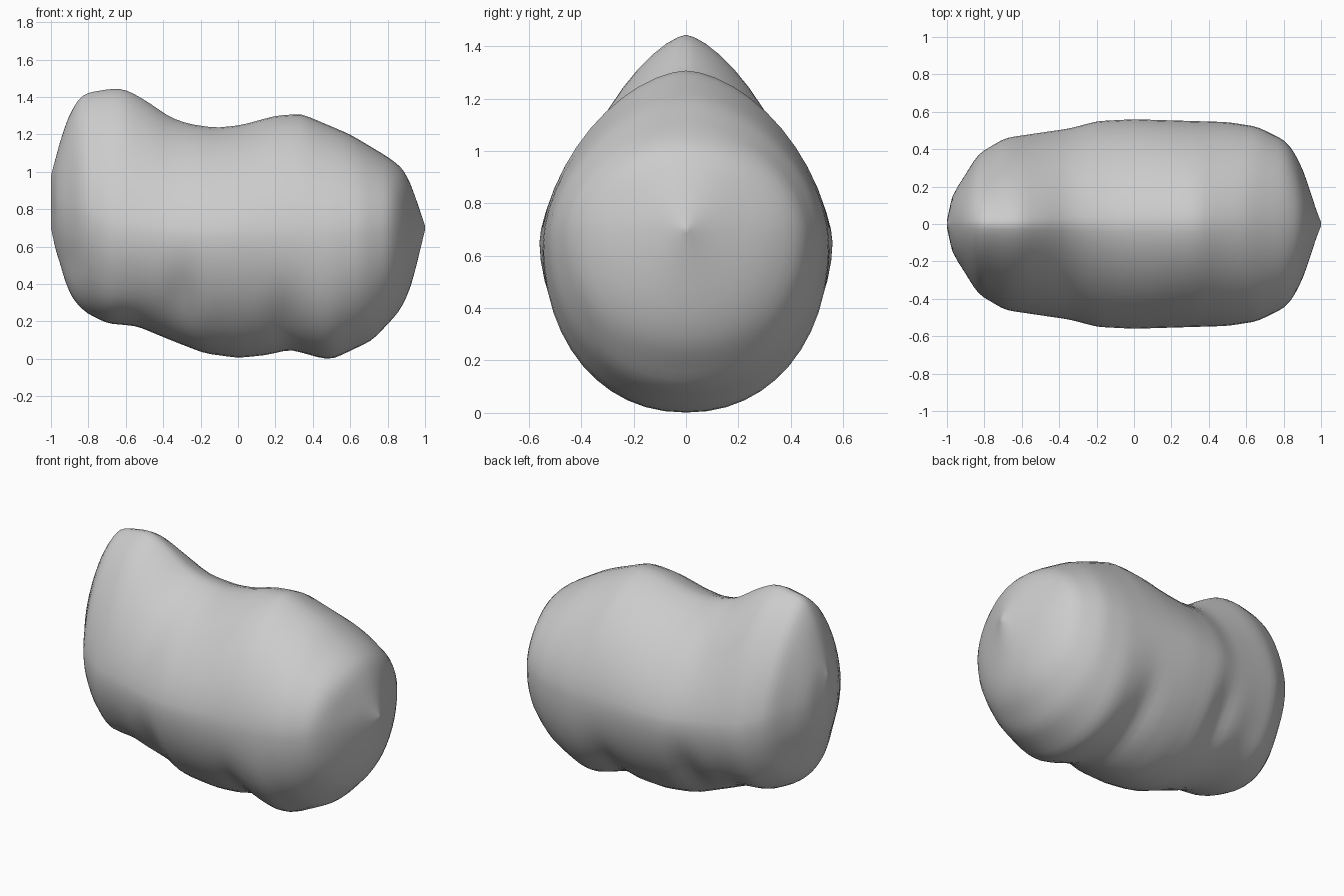
import bpy, bmesh, math

cube = bpy.data.objects.get("Cube")
if cube:
    bpy.data.objects.remove(cube, do_unlink=True)

# Silhouette curves along x: ridge height, underside height, half width, widest level
TOP = [(-1, .98), (-.93, 1.24), (-.87, 1.37), (-.82, 1.42), (-.67, 1.445), (-.6, 1.44),
       (-.5, 1.385), (-.36, 1.29), (-.26, 1.255), (-.12, 1.235), (.02, 1.25), (.2, 1.3),
       (.34, 1.31), (.6, 1.2), (.8, 1.08), (.88, 1.02), (.92, .95), (1, .71)]
UNDERSIDE = [(-1, .7), (-.97, .56), (-.94, .48), (-.92, .39), (-.9, .34), (-.82, .25),
             (-.7, .19), (-.54, .175), (-.36, .1), (-.18, .03), (0, .005), (.15, .02),
             (.28, .05), (.46, 0), (.51, 0), (.72, .1), (.86, .25), (.92, .36), (1, .69)]
WIDTH = [(-1, .02), (-.97, .16), (-.89, .28), (-.84, .37), (-.69, .46), (-.35, .51),
         (-.2, .55), (0, .56), (.5, .545), (.66, .52), (.82, .44), (.9, .31),
         (.945, .17), (.965, .1), (1, .01)]
LEVEL = [(-1, .84), (-.7, .7), (-.3, .65), (.5, .65), (1, .7)]
# Exponents of the upper and lower half: a low value gives a sharper ridge
RIDGE = [(-1, 1.8), (-.8, 1.5), (-.5, 1.48), (-.1, 1.62), (.4, 1.7), (1, 2)]
KEEL = [(-1, 1.8), (-.75, 2), (-.3, 1.9), (0, 1.85), (.28, 1.95), (.45, 2.15), (1, 2)]

# Soft dents (positive depth) and swellings (negative): x, z, x radius, z radius, depth
RELIEF = [(-.3, .3, .08, .18, .1), (-.93, .5, .08, .1, .14), (-.68, .28, .16, .09, -.06),
          (.24, .17, .07, .15, .06), (.92, .85, .04, .12, .1)]
SIDES = 48


def sample(curve, x):
    for (a, va), (b, vb) in zip(curve, curve[1:]):
        if x <= b:
            return va + (vb - va) * (x - a) / (b - a)
    return curve[-1][1]


def curve_value(curve, x):
    """Slightly rounded reading of a curve, exact at both tips."""
    reach = min(.03, (1 - abs(x)) / 2)
    return (sample(curve, x - reach) + 2 * sample(curve, x) + sample(curve, x + reach)) / 4


def signed_power(value, exponent):
    return math.copysign(abs(value) ** exponent, value)


def section_point(x, angle):
    top, low, width, level = (curve_value(c, x) for c in (TOP, UNDERSIDE, WIDTH, LEVEL))
    s, c = math.sin(angle), math.cos(angle)
    power = 2 / curve_value(RIDGE if c > 0 else KEEL, x)
    y = width * signed_power(s, power)
    z = level + (top - level if c > 0 else level - low) * signed_power(c, power)
    for hx, hz, rx, rz, depth in RELIEF:
        y *= 1 - depth * math.exp(-((x - hx) / rx) ** 2 - ((z - hz) / rz) ** 2)
    return x, y, z


# Body lofted from sections that crowd together towards both ends
bm = bmesh.new()
steps = 64
rings = []
for i in range(steps + 1):
    x = -math.cos(math.pi * i / steps)
    rings.append([bm.verts.new(section_point(x, math.tau * k / SIDES)) for k in range(SIDES)])
for a, b in zip(rings, rings[1:]):
    for k in range(SIDES):
        n = (k + 1) % SIDES
        bm.faces.new((a[k], a[n], b[n], b[k]))
bm.faces.new(rings[0])
bm.faces.new(rings[-1])
bmesh.ops.recalc_face_normals(bm, faces=bm.faces)
for face in bm.faces:
    face.smooth = True

mesh = bpy.data.meshes.new("rounded_body")
bm.to_mesh(mesh)
bm.free()
body = bpy.data.objects.new("rounded_body", mesh)
bpy.context.collection.objects.link(body)

# Plain grey surface
grey = bpy.data.materials.new("light_grey")
grey.use_nodes = True
colour = (.6, .6, .6, 1)
grey.diffuse_color = colour
grey.node_tree.nodes["Principled BSDF"].inputs["Base Color"].default_value = colour
mesh.materials.append(grey)
